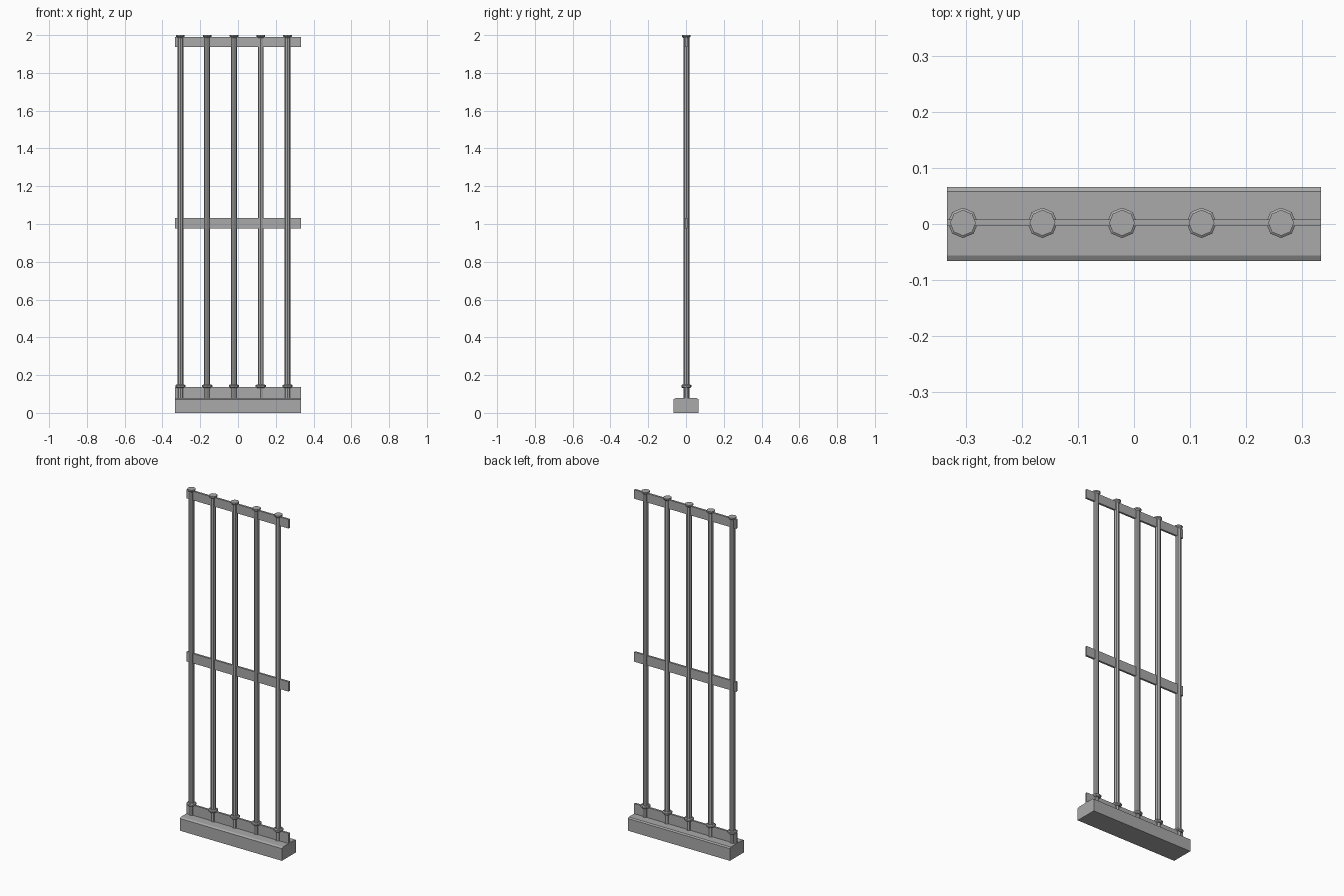
import bpy
import bmesh
from math import pi

cube = bpy.data.objects.get("Cube")
if cube:
    bpy.data.objects.remove(cube, do_unlink=True)

metal = bpy.data.materials.new("grey_metal")
metal.use_nodes = True
colour = (0.4, 0.4, 0.4, 1)
metal.diffuse_color = colour
metal.node_tree.nodes["Principled BSDF"].inputs["Base Color"].default_value = colour


def finish(name, bm):
    bmesh.ops.recalc_face_normals(bm, faces=bm.faces)
    mesh = bpy.data.meshes.new(name)
    bm.to_mesh(mesh)
    bm.free()
    mesh.materials.append(metal)
    obj = bpy.data.objects.new(name, mesh)
    bpy.context.collection.objects.link(obj)
    return obj


def extrude_x(name, profile, half):
    """Extrude a closed y-z profile along x."""
    bm = bmesh.new()
    face = bm.faces.new([bm.verts.new((-half, y, z)) for y, z in profile])
    out = bmesh.ops.extrude_face_region(bm, geom=[face])
    verts = [v for v in out["geom"] if isinstance(v, bmesh.types.BMVert)]
    bmesh.ops.translate(bm, verts=verts, vec=(2 * half, 0, 0))
    # extrusion keeps the starting cap
    return finish(name, bm)


def lathe(name, profile, x, y):
    """Eight-sided turned part from radius-height pairs, capped at both ends."""
    bm = bmesh.new()
    points = [(0, profile[0][1])] + profile + [(0, profile[-1][1])]
    verts = [bm.verts.new((r, 0, z)) for r, z in points]
    edges = [bm.edges.new(pair) for pair in zip(verts, verts[1:])]
    bmesh.ops.spin(bm, geom=verts + edges, cent=(0, 0, 0), axis=(0, 0, 1),
                   angle=2 * pi, steps=8)
    bmesh.ops.remove_doubles(bm, verts=bm.verts, dist=0.0001)
    obj = finish(name, bm)
    obj.location = (x, y, 0)
    return obj


HALF = 0.333
MID_Y = 0.002

# Footing with chamfered long top edges
extrude_x("footing", [(-0.066, 0), (0.066, 0), (0.066, 0.072), (0.058, 0.078),
                      (-0.056, 0.078), (-0.066, 0.072)], HALF)

# Flat rails
for name, low, high in (("bottom_rail", 0.078, 0.138), ("middle_rail", 0.975, 1.032),
                        ("top_rail", 1.937, 1.99)):
    extrude_x(name, [(MID_Y - 0.006, low), (MID_Y + 0.006, low),
                     (MID_Y + 0.006, high), (MID_Y - 0.006, high)], HALF)

# Upright bars with a collar at the foot and a cap on top
for i in range(5):
    x = -0.305 + 0.1418 * i
    lathe(f"bar_{i + 1}", [(0.0155, 0.078), (0.0155, 1.992)], x, MID_Y)
    lathe(f"collar_{i + 1}", [(0.021, 0.132), (0.027, 0.137), (0.027, 0.146),
                              (0.021, 0.15)], x, MID_Y)
    lathe(f"cap_{i + 1}", [(0.0155, 1.985), (0.023, 1.992), (0.023, 2.0)], x, MID_Y)
